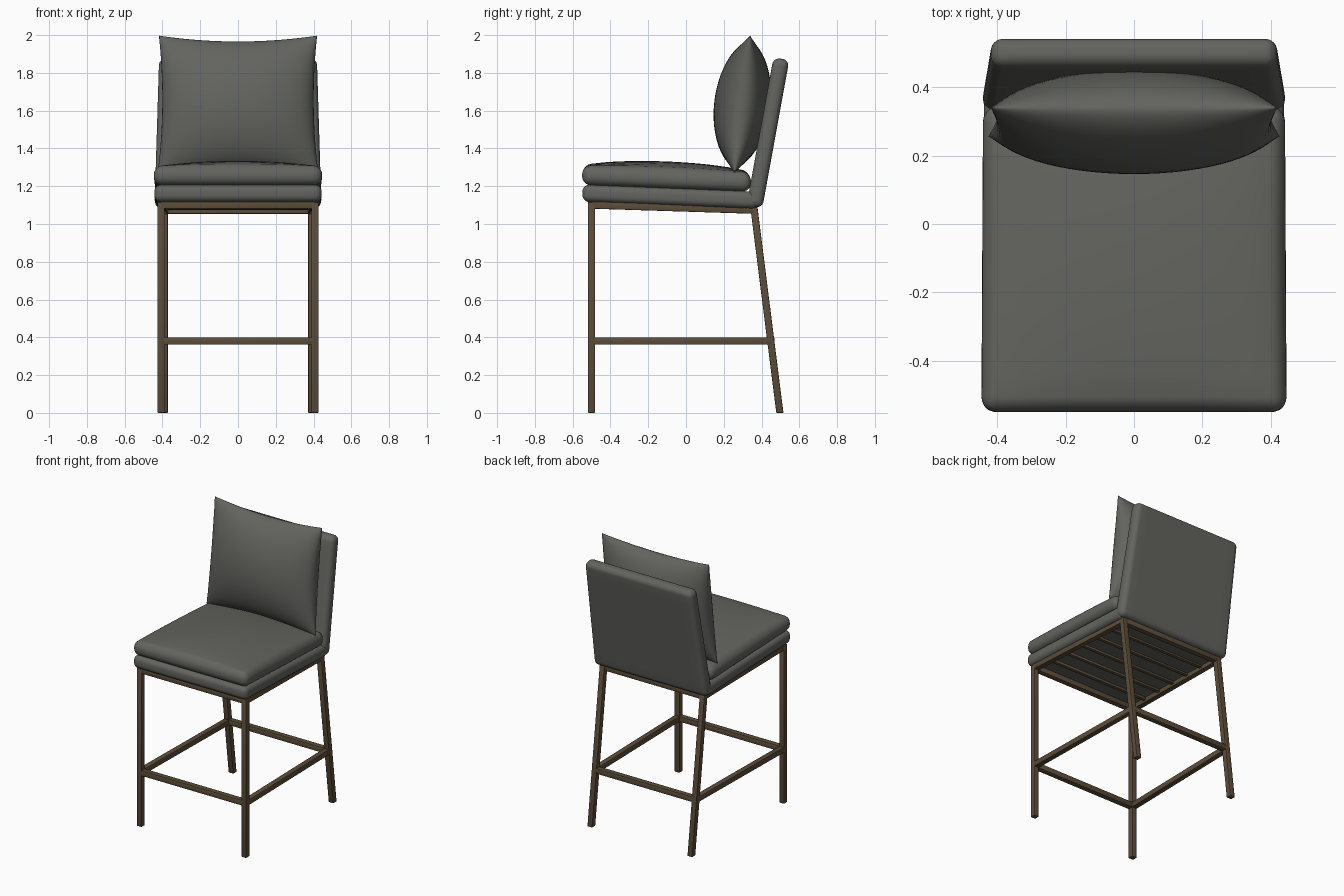
import bpy, bmesh, math
from mathutils import Vector

cube = bpy.data.objects.get("Cube")
if cube:
    bpy.data.objects.remove(cube, do_unlink=True)


def material(name, rgb):
    mat = bpy.data.materials.new(name)
    mat.use_nodes = True
    mat.diffuse_color = (*rgb, 1)
    mat.node_tree.nodes["Principled BSDF"].inputs["Base Color"].default_value = (*rgb, 1)
    return mat


GREY = material("charcoal fabric", (0.125, 0.125, 0.115))
BRONZE = material("bronze metal", (0.107, 0.074, 0.042))


def finish(name, bm, mat, angle):
    bmesh.ops.recalc_face_normals(bm, faces=bm.faces)
    mesh = bpy.data.meshes.new(name)
    bm.to_mesh(mesh)
    bm.free()
    mesh.materials.append(mat)
    obj = bpy.data.objects.new(name, mesh)
    bpy.context.collection.objects.link(obj)
    bpy.ops.object.select_all(action='DESELECT')
    obj.select_set(True)
    bpy.context.view_layer.objects.active = obj
    bpy.ops.object.shade_smooth_by_angle(angle=math.radians(angle))


def beam(name, a, b, axis, size=0.038):
    """Square tube from a to b whose ends are cut square to the given axis."""
    bm = bmesh.new()
    bmesh.ops.create_cube(bm, size=1)
    a, b = Vector(a), Vector(b)
    for v in bm.verts:
        end = b if v.co[axis] > 0 else a
        offset = v.co * size
        offset[axis] = 0
        v.co = end + offset
    bmesh.ops.bevel(bm, geom=bm.edges[:], offset=0.004, segments=2,
                    profile=0.5, affect='EDGES')
    finish(name, bm, BRONZE, 35)


def soft_box(name, half, radius, shape):
    """Rounded box, sliced into a grid and then moved by shape(u, v, w, co)."""
    bm = bmesh.new()
    bmesh.ops.create_cube(bm, size=2)
    for v in bm.verts:
        v.co = Vector([c * h for c, h in zip(v.co, half)])
    bmesh.ops.bevel(bm, geom=bm.edges[:], offset=radius, segments=6,
                    profile=0.5, affect='EDGES')
    for axis in range(3):
        normal = Vector([float(i == axis) for i in range(3)])
        reach = half[axis] - radius
        if reach < 0.1:
            continue
        for i in range(-5, 6):
            bmesh.ops.bisect_plane(bm, geom=bm.verts[:] + bm.edges[:] + bm.faces[:],
                                   plane_co=normal * reach * i / 6, plane_no=normal)
    for v in bm.verts:
        u, w, t = [max(-1.0, min(1.0, c / h)) for c, h in zip(v.co, half)]
        v.co = shape(u, w, t, v.co)
    finish(name, bm, GREY, 60)


# Metal frame: straight front legs, raked back legs, side rails
FX, BX, FY = 0.408, 0.39, -0.5
TOP_F, TOP_B, BAR_Z = 1.1, 1.073, 0.38


def rear_y(z):
    return 0.497 - 0.137 * z / 1.07


RY = rear_y(TOP_B)
for side, s in (("left", 1), ("right", -1)):
    beam(side + "_front_leg", (s * FX, FY, 0), (s * FX, FY, TOP_F + 0.015), 2)
    beam(side + "_back_leg", (s * BX, rear_y(0), 0), (s * BX, RY, TOP_B + 0.015), 2)
    beam(side + "_seat_rail", (s * FX, FY, TOP_F), (s * BX, RY, TOP_B), 1)
    beam(side + "_footrest", (s * FX, FY, BAR_Z), (s * BX, rear_y(BAR_Z), BAR_Z), 1)
for label, x, y, top in (("front", FX, FY, TOP_F), ("back", BX, RY, TOP_B)):
    beam(label + "_seat_rail", (-x, y, top), (x, y, top), 0)
    bar_y = FY if label == "front" else rear_y(BAR_Z)
    beam(label + "_footrest", (-x, bar_y, BAR_Z), (x, bar_y, BAR_Z), 0)

# Slats under the seat
for i in range(1, 6):
    t = i / 6
    y, z = FY + (RY - FY) * t, TOP_F + (TOP_B - TOP_F) * t
    beam("seat_slat_%d" % i, (-0.4, y, z + 0.008), (0.4, y, z + 0.008), 0, 0.024)


# Seat base and crowned cushion, both sloping to the back
def sloped(x, y, z):
    return Vector((x * (1 - 0.012 * (y + 0.55)), y, z - 0.04 * (y + 0.55)))


soft_box("seat_base", (0.443, 0.465, 0.045), 0.035,
         lambda u, v, w, co: sloped(co.x, co.y - 0.083, co.z + 1.163))


def cushion_shape(u, v, w, co):
    crown = max(0, w) * 0.042 * (1 - u * u) ** 0.7 * (1 - v * v) ** 0.7
    return sloped(co.x, co.y - 0.103, co.z + 1.257 + crown)


soft_box("seat_cushion", (0.446, 0.447, 0.05), 0.045, cushion_shape)


# Leaning backrest, narrower at the top
def back_shape(u, v, w, co):
    t = (w + 1) / 2
    return Vector((co.x * (1 - 0.055 * t), co.y + 0.362 + 0.143 * t,
                   1.09 + 0.785 * t - 0.15 * co.y))


soft_box("backrest", (0.442, 0.042, 0.39), 0.036, back_shape)


# Loose pillow: two bulging sheets with pinched edges and pointed corners
def pillow(n=32):
    bm = bmesh.new()
    for _ in range(2):
        bmesh.ops.create_grid(bm, x_segments=n, y_segments=n, size=1)
    half_count = len(bm.verts) // 2
    for i, v in enumerate(bm.verts):
        side = -1 if i < half_count else 1
        u, w = math.sin(v.co.x * math.pi / 2), math.sin(v.co.y * math.pi / 2)
        eu, ew = max(0, 1 - u * u), max(0, 1 - w * w)
        x = 0.425 * u * (1 - 0.05 * ew) * (1 - 0.015 * (w + 1) / 2)
        z = 0.363 * w * (1 - 0.085 * eu)
        bulge = 0.148 * eu ** 0.45 * ew ** 0.6
        lean = 0.115 * z
        v.co = (x, 0.298 + lean + side * bulge, 1.634 + z - 0.1 * side * bulge)
    bmesh.ops.remove_doubles(bm, verts=bm.verts[:], dist=0.0002)
    finish("back_pillow", bm, GREY, 75)


pillow()
